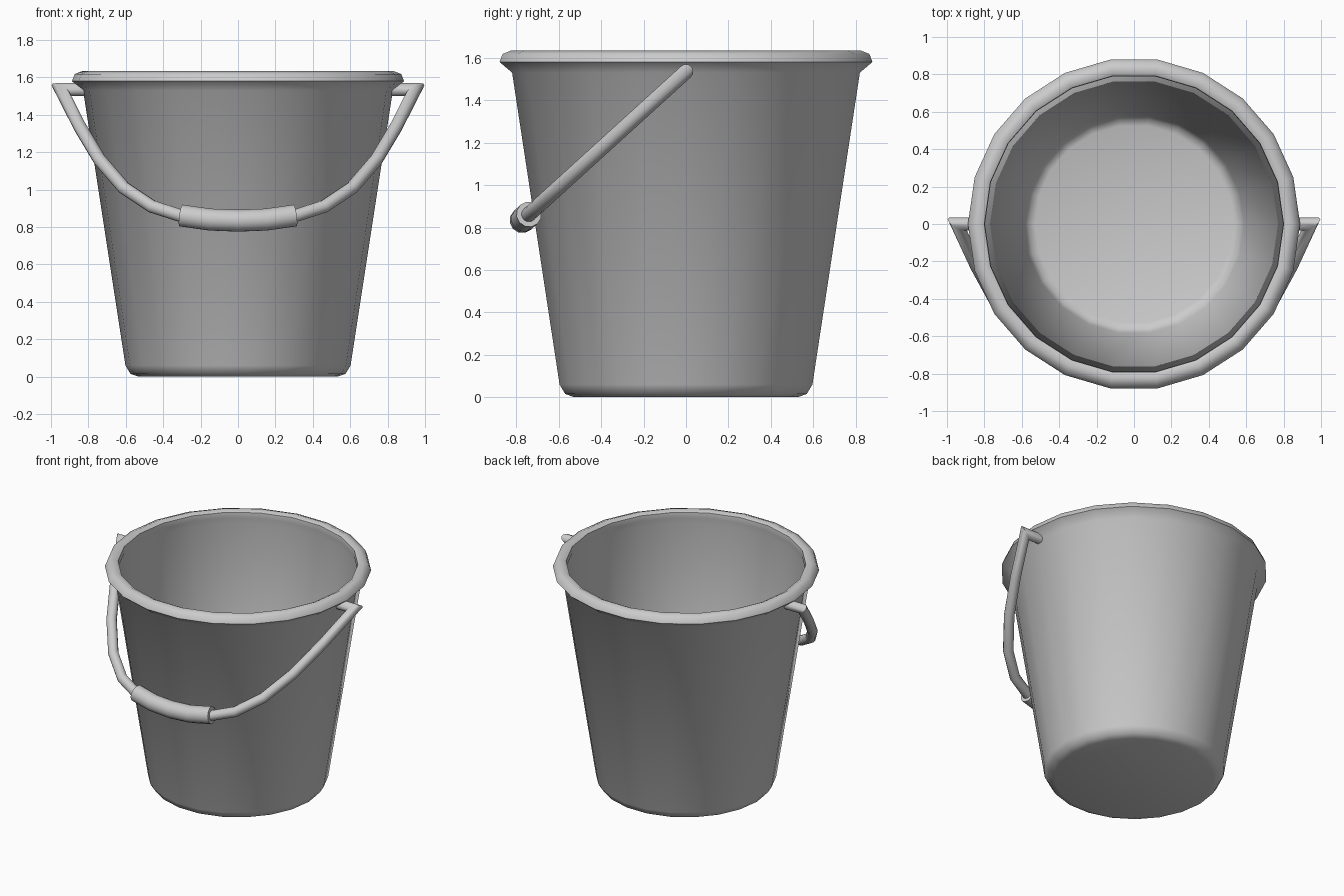
import bpy, bmesh, math
from mathutils import Vector

if "Cube" in bpy.data.objects:
    bpy.data.objects.remove(bpy.data.objects["Cube"])


def finish(name, bm, angle):
    bmesh.ops.recalc_face_normals(bm, faces=bm.faces)
    mesh = bpy.data.meshes.new(name)
    bm.to_mesh(mesh)
    bm.free()
    ob = bpy.data.objects.new(name, mesh)
    bpy.context.collection.objects.link(ob)
    bpy.ops.object.select_all(action='DESELECT')
    ob.select_set(True)
    bpy.context.view_layer.objects.active = ob
    bpy.ops.object.shade_smooth_by_angle(angle=math.radians(angle))
    return ob


def skin(name, rings, angle):
    """Bridge rings of points and cap both ends."""
    bm = bmesh.new()
    loops = [[bm.verts.new(p) for p in ring] for ring in rings]
    n = len(loops[0])
    for a, b in zip(loops, loops[1:]):
        for i in range(n):
            j = (i + 1) % n
            bm.faces.new((a[i], a[j], b[j], b[i]))
    bm.faces.new(loops[0])
    bm.faces.new(loops[-1])
    return finish(name, bm, angle)


# Bucket: lathed thin shell with rolled rim, 22 sides
SIDES = 22
profile = [(0.53, 0.0), (0.575, 0.015), (0.602, 0.06), (0.828, 1.53),
           (0.888, 1.58), (0.873, 1.618), (0.83, 1.635), (0.80, 1.62),
           (0.797, 1.58), (0.813, 1.53), (0.588, 0.065), (0.565, 0.025),
           (0.53, 0.012)]
rings = [[(r * math.cos(math.tau * i / SIDES), r * math.sin(math.tau * i / SIDES), z)
          for i in range(SIDES)] for r, z in profile]
skin("bucket", rings, 50)

# Handle: mitred tube swept in a tilted plane through the pivots
PIVOT_Z = 1.535
ACROSS = Vector((1, 0, 0))
DOWN = Vector((0, -0.77, -0.70)).normalized()
NORMAL = ACROSS.cross(DOWN)


def tube(name, path, radius, sides=12):
    """path: (x, z) as seen from the front, laid onto the tilted plane."""
    pts = [Vector((x, (PIVOT_Z - z) / -DOWN.z)) for x, z in path]
    rings = []
    for k, p in enumerate(pts):
        d0 = (p - pts[k - 1]).normalized() if k else (pts[1] - p).normalized()
        d1 = (pts[k + 1] - p).normalized() if k < len(pts) - 1 else d0
        t = (d0 + d1).normalized()
        side = Vector((-t.y, t.x)) / t.dot(d0)
        ring = []
        for i in range(sides):
            a = math.tau * i / sides
            q = p + side * radius * math.cos(a)
            ring.append(Vector((0, 0, PIVOT_Z)) + ACROSS * q.x + DOWN * q.y
                        + NORMAL * radius * math.sin(a))
        rings.append(ring)
    return skin(name, rings, 45)


def mirrored(half):
    return half + [(-x, z) for x, z in reversed(half) if x]


tube("handle", mirrored([(-0.81, 1.535), (-0.947, 1.535), (-0.845, 1.335),
                         (-0.74, 1.16), (-0.61, 1.01), (-0.46, 0.91),
                         (-0.31, 0.862), (-0.15, 0.84), (0, 0.834)]), 0.035)

# Grip sleeve around the middle of the handle
tube("grip", mirrored([(-0.305, 0.862), (-0.15, 0.84), (0, 0.834)]), 0.06)
